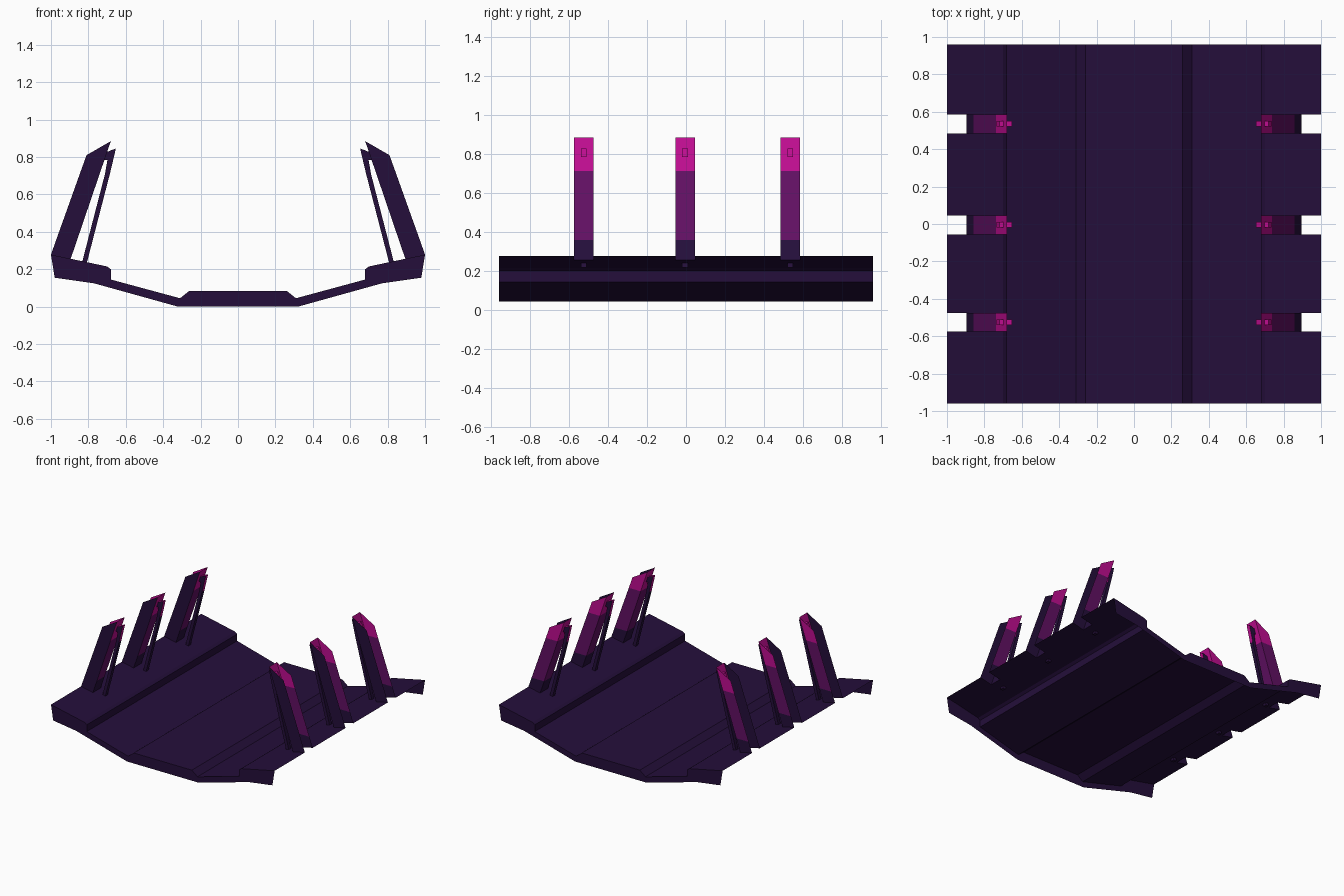
import bpy, bmesh

if "Cube" in bpy.data.objects:
    bpy.data.objects.remove(bpy.data.objects["Cube"])

def material(name, rgb):
    m = bpy.data.materials.new(name)
    m.diffuse_color = (*rgb, 1)
    m.use_nodes = True
    m.node_tree.nodes["Principled BSDF"].inputs["Base Color"].default_value = m.diffuse_color
    return m

MATS = [material("dark violet", (0.018, 0.0045, 0.043)),
        material("deep purple", (0.120, 0.005, 0.125)),
        material("magenta", (0.52, 0.004, 0.28))]

W = 0.96                       # half length of the deck
POST_Y = (-0.525, -0.005, 0.535)
HALF = 0.05                    # half width of a post and its notch


def make(name, polys):
    """Mesh from (points, material index) polygons."""
    bm = bmesh.new()
    for pts, mat in polys:
        f = bm.faces.new([bm.verts.new(p) for p in pts])
        f.material_index = mat
    bmesh.ops.remove_doubles(bm, verts=bm.verts, dist=0.0005)
    me = bpy.data.meshes.new(name)
    bm.to_mesh(me)
    bm.free()
    for m in MATS:
        me.materials.append(m)
    ob = bpy.data.objects.new(name, me)
    bpy.context.collection.objects.link(ob)
    return ob


def strip(a, b, y0, y1, mat=0):
    """Quad spanning profile points a-b (x, z) between two y values."""
    return ([(a[0], y0, a[1]), (b[0], y0, b[1]),
             (b[0], y1, b[1]), (a[0], y1, a[1])], mat)


def mirror_x(pts):
    return [(-x, z) for x, z in reversed(pts)]


# Deck: open-bottomed folded sheet, notched at the outer rims
half = [(0.26, 0.085), (0.31, 0.045), (0.68, 0.145), (0.68, 0.2),
        (0.70, 0.215), (0.895, 0.256)]
profile = mirror_x(half) + half
polys = [strip(a, b, -W, W) for a, b in zip(profile, profile[1:])]
cuts = [-W] + [v for y in POST_Y for v in (y - HALF, y + HALF)] + [W]
for y0, y1 in zip(cuts[::2], cuts[1::2]):
    polys.append(strip((0.895, 0.256), (1, 0.278), y0, y1))
    polys.append(strip((-1, 0.278), (-0.895, 0.256), y0, y1))
make("deck", polys)

# End plates closing the front and back of the deck
lower = [(1, 0.278), (0.98, 0.155), (0.77, 0.125), (0.32, 0.003)]
right = half + lower
bottom = [(0.32, 0), (-0.32, 0)]
outline = half + lower[:3] + bottom + [(-x, z) for x, z in lower[2::-1]] \
    + mirror_x(half)
for name, y in (("front_end_plate", -W), ("back_end_plate", W)):
    pts = [(x, y, z) for x, z in outline]
    make(name, [(pts[::-1] if y < 0 else pts, 0)])

# Post section levels: (outer point, inner point), in colour bands going up
levels = [((1, 0.278), (0.895, 0.255)), ((0.971, 0.36), (0.859, 0.36)),
          ((0.844, 0.715), (0.738, 0.715)), ((0.81, 0.81), (0.68, 0.885))]


def bar(s, y, h, quad, mats):
    """Closed prism from four (x, z) points; one material per long side."""
    q = [(s * x, z) for x, z in quad]
    out = [strip(q[i], q[(i + 1) % 4], y - h, y + h, mats[i]) for i in range(4)]
    return out + [([(x, yy, z) for x, z in q], mats[4]) for yy in (y - h, y + h)]


for side, s in (("left", -1), ("right", 1)):
    for n, y in enumerate(POST_Y):
        # Post: open-backed channel, dark in front, banded inside and behind
        polys = []
        for k, ((o0, i0), (o1, i1)) in enumerate(zip(levels, levels[1:])):
            for yy, mat in ((y - HALF, 0), (y + HALF, k)):
                polys.append(([(s * x, yy, z) for x, z in (o0, i0, i1, o1)], mat))
            polys.append(strip((s * i0[0], i0[1]), (s * i1[0], i1[1]),
                               y - HALF, y + HALF, k))
        make(f"{side}_post_{n + 1}", polys)

        # Thin strut on the inner side with a bright tip and a link to the post
        polys = bar(s, y, 0.015, [(0.838, 0.22), (0.812, 0.22),
                                  (0.685, 0.71), (0.711, 0.71)], (0, 0, 0, 0, 0))
        polys += bar(s, y, 0.015, [(0.711, 0.71), (0.685, 0.71),
                                   (0.653, 0.845), (0.69, 0.832)], (0, 2, 2, 2, 0))
        make(f"{side}_strut_{n + 1}", polys)
        make(f"{side}_link_{n + 1}",
             bar(s, y, 0.015, [(0.735, 0.785), (0.675, 0.785),
                               (0.67, 0.83), (0.72, 0.83)], (2, 2, 2, 2, 0)))

# Join faces' winding so every sheet faces consistently
for ob in bpy.data.objects:
    if "strut" in ob.name or "link" in ob.name:
        bm = bmesh.new()
        bm.from_mesh(ob.data)
        bmesh.ops.recalc_face_normals(bm, faces=bm.faces)
        bm.to_mesh(ob.data)
        bm.free()
